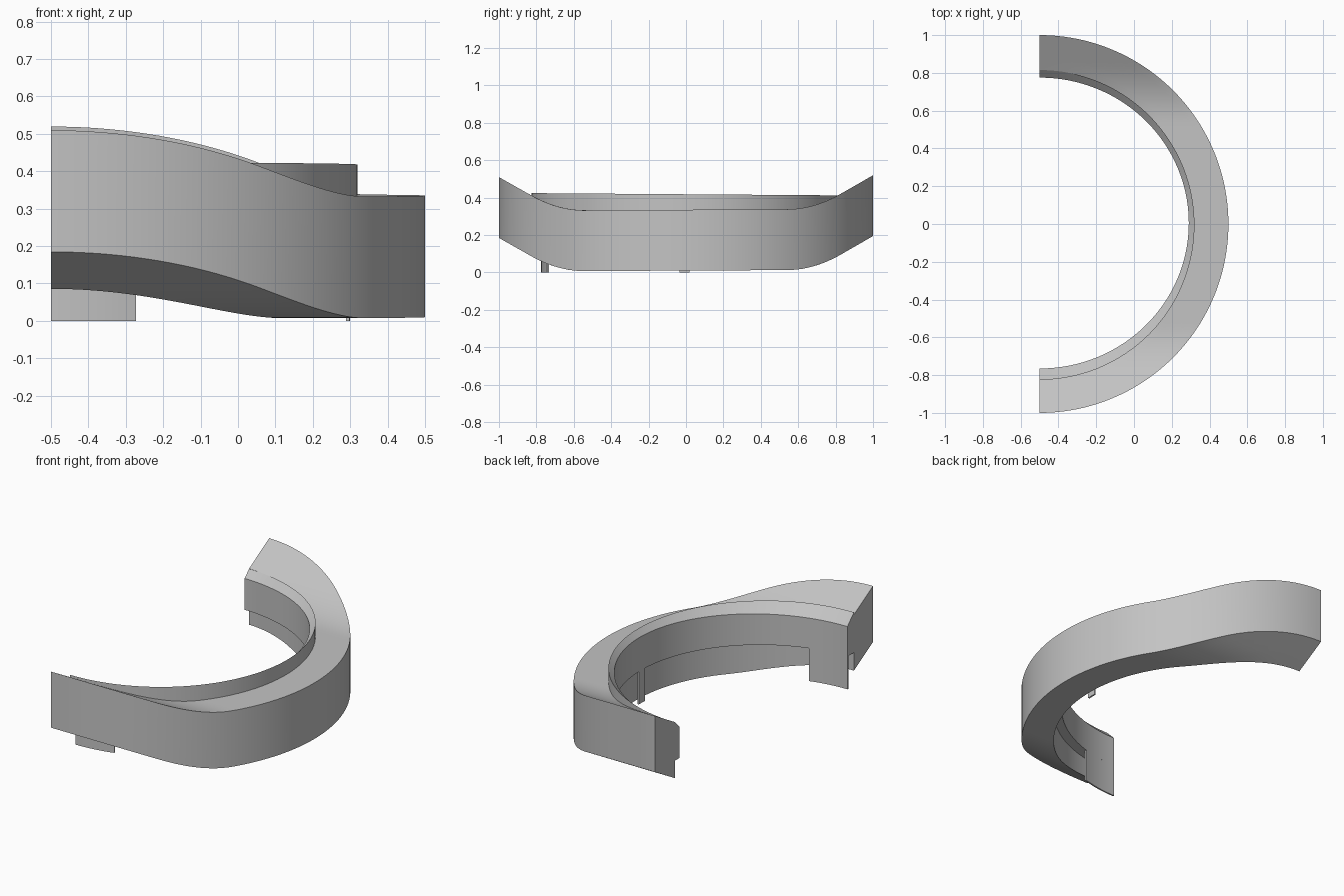
import bpy, bmesh, math

cube = bpy.data.objects.get("Cube")
if cube:
    bpy.data.objects.remove(cube, do_unlink=True)

grey = bpy.data.materials.new("plain grey")
grey.use_nodes = True
grey.diffuse_color = (0.55, 0.55, 0.55, 1)
grey.node_tree.nodes["Principled BSDF"].inputs["Base Color"].default_value = (0.55, 0.55, 0.55, 1)

CENTRE_X = -0.5
RING_Y = -0.005      # small sideways offset of the crest
RIM_R = 0.82


def sweep(name, section, start, end, steps):
    """Sweep a closed section, given as points for each angle, round an arc."""
    bm = bmesh.new()
    loops = []
    for i in range(steps + 1):
        angle = math.radians(start + (end - start) * i / steps)
        loops.append([bm.verts.new(p) for p in section(math.cos(angle), math.sin(angle))])
    count = len(loops[0])
    for a, b in zip(loops, loops[1:]):
        for j in range(count):
            k = (j + 1) % count
            bm.faces.new((a[j], a[k], b[k], b[j]))
    bm.faces.new(loops[0])
    bm.faces.new(loops[-1][::-1])
    bmesh.ops.recalc_face_normals(bm, faces=bm.faces)
    mesh = bpy.data.meshes.new(name)
    bm.to_mesh(mesh)
    bm.free()
    mesh.materials.append(grey)
    obj = bpy.data.objects.new(name, mesh)
    bpy.context.collection.objects.link(obj)
    bpy.ops.object.select_all(action='DESELECT')
    obj.select_set(True)
    bpy.context.view_layer.objects.active = obj
    bpy.ops.object.shade_smooth_by_angle(angle=math.radians(25))
    return obj


def lift(y):
    """Flat middle, rounded bend, then a straight upward slope at each side."""
    d, bend_start, bend_end, slope = abs(y), 0.54, 0.83, 0.57
    if d < bend_start:
        rise = 0
    elif d < bend_end:
        rise = slope * (d - bend_start) ** 2 / (2 * (bend_end - bend_start))
    else:
        rise = slope * (d - (bend_start + bend_end) / 2)
    return rise + 0.005 * y


# Upswept outer band
def band_section(c, s):
    bottom, top = [], []
    for i in range(6):
        t = i / 5
        r = RIM_R + (1 - RIM_R) * t
        x, y = CENTRE_X + r * c, r * s + RING_Y * (1 - t)
        bottom.append((x, y, 0.01 + lift(y)))
        top.append((x, y, 0.335 + lift(y)))
    return bottom + top[::-1]


sweep("outer_band", band_section, -90, 90, 96)


def inner_point(c, s, out=0):
    return CENTRE_X + (0.79 + out) * c, (0.77 + out) * s + 0.005


# Inner ring with a raised crest sloping inwards
def ring_section(c, s):
    xi, yi = inner_point(c, s)
    xo, yo = CENTRE_X + RIM_R * c, RIM_R * s + RING_Y
    crest = 0.418 - 0.006 * s
    drop = math.hypot(xo - xi, yo - yi)
    return [(xi, yi, 0.19), (xo, yo, 0.19), (xo, yo, crest), (xi, yi, crest - drop)]


sweep("inner_ring", ring_section, -90, 90, 96)


# Thin tabs hanging below the ring
def tab_section(c, s):
    return [(*inner_point(c, s, out), z) for out, z in
            ((0, 0), (0.009, 0), (0.009, 0.2), (0, 0.2))]


sweep("wide_tab", tab_section, -90, -73.5, 10)
sweep("small_tab", tab_section, -3, 1, 3)
